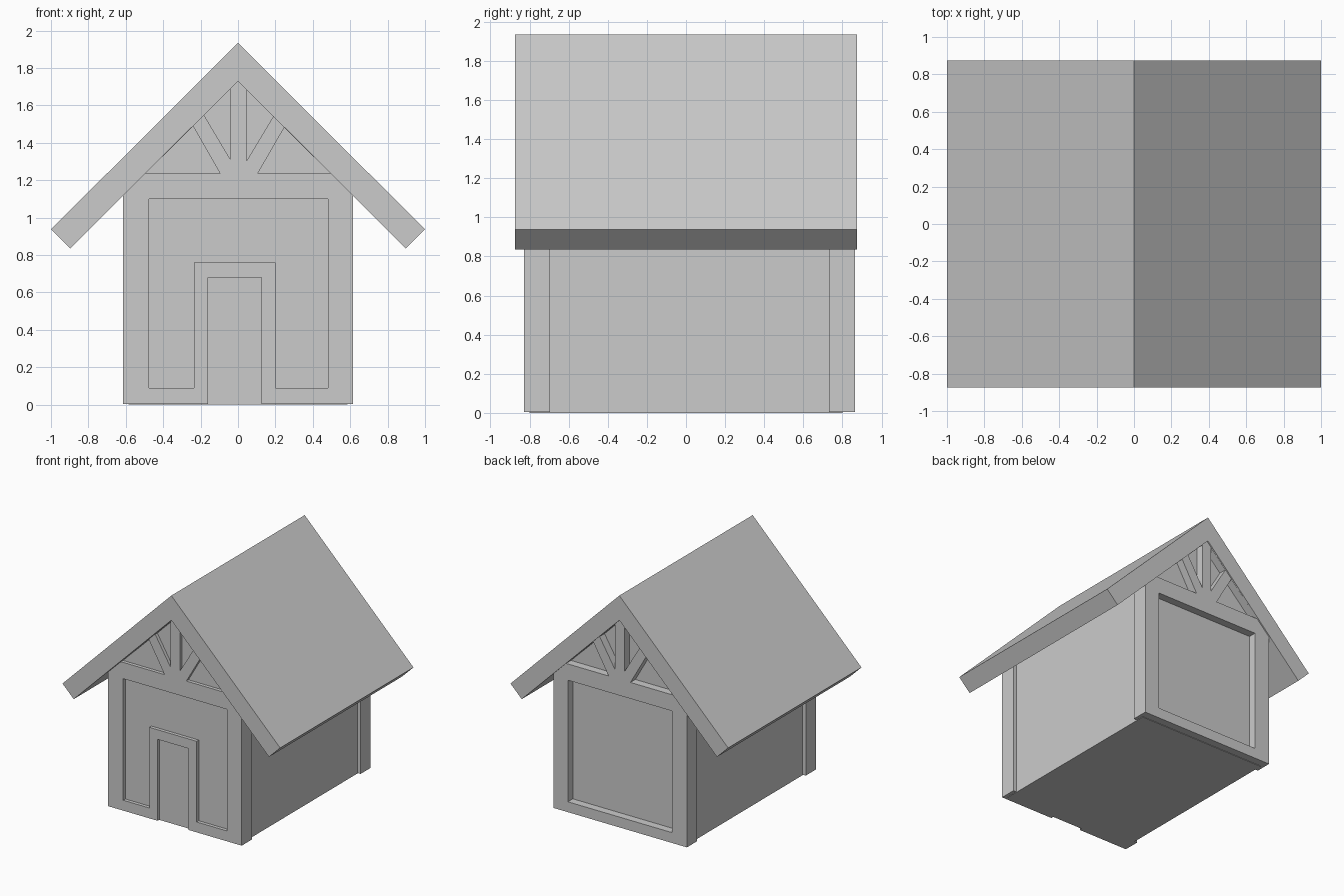
import bpy, bmesh
from mathutils import Matrix

if "Cube" in bpy.data.objects:
    bpy.data.objects.remove(bpy.data.objects["Cube"])


def slab(name, loops, y0, y1):
    """Extrude x-z outlines (first = outline, others = holes) from y0 to y1."""
    cu = bpy.data.curves.new(name + "_profile", 'CURVE')
    cu.dimensions = '2D'
    cu.fill_mode = 'BOTH'
    cu.extrude = (y1 - y0) / 2
    for pts in loops:
        sp = cu.splines.new('POLY')
        sp.points.add(len(pts) - 1)
        for p, (x, z) in zip(sp.points, pts):
            p.co = (x, z, 0, 1)
        sp.use_cyclic_u = True
    tmp = bpy.data.objects.new(name + "_tmp", cu)
    bpy.context.collection.objects.link(tmp)
    deps = bpy.context.evaluated_depsgraph_get()
    me = bpy.data.meshes.new_from_object(tmp.evaluated_get(deps))
    bpy.data.objects.remove(tmp)
    bpy.data.curves.remove(cu)
    # stand the profile upright, weld caps to sides
    me.transform(Matrix.Translation((0, (y0 + y1) / 2, 0)) @ Matrix.Rotation(1.5707963268, 4, 'X'))
    bm = bmesh.new()
    bm.from_mesh(me)
    bmesh.ops.remove_doubles(bm, verts=bm.verts, dist=1e-4)
    bmesh.ops.recalc_face_normals(bm, faces=bm.faces)
    for f in bm.faces:
        f.smooth = False
    bm.to_mesh(me)
    bm.free()
    me.name = name
    ob = bpy.data.objects.new(name, me)
    bpy.context.collection.objects.link(ob)
    return ob


# Roof: one folded slab
slab("roof", [[(0, 1.935), (-1, 0.937), (-0.897, 0.835), (0, 1.73), (0.897, 0.835), (1, 0.937)]],
     -0.875, 0.875)

# Solid inner body, its gable tucked into the roof
W, APEX = 0.585, 1.77
slab("walls", [[(-W, 0), (W, 0), (W, APEX - W), (0, APEX), (-W, APEX - W)]], -0.80, 0.80)

# Gable truss openings
truss = [
    [(-0.497, 1.235), (-0.095, 1.235), (-0.24, 1.488)],
    [(0.497, 1.235), (0.105, 1.235), (0.247, 1.481)],
    [(-0.181, 1.547), (-0.04, 1.31), (-0.04, 1.688)],
    [(0.188, 1.54), (0.046, 1.303), (0.046, 1.682)],
]
F, B = 0.614, 0.004
top = [(F, APEX + 0.02 - F), (0, APEX + 0.02), (-F, APEX + 0.02 - F)]

# Front frame with doorway notch and panel opening around the door surround
front = [(-F, B), (-0.16, B), (-0.16, 0.68), (0.125, 0.68), (0.125, B), (F, B)] + top
front_panel = [(-0.475, 0.09), (-0.235, 0.09), (-0.235, 0.76), (0.2, 0.76),
               (0.2, 0.09), (0.48, 0.09), (0.48, 1.1), (-0.475, 1.1)]
slab("front_frame", [front, front_panel] + truss, -0.828, -0.695)

# Back frame with one large panel opening
back_panel = [(-0.475, 0.09), (0.48, 0.09), (0.48, 1.1), (-0.475, 1.1)]
slab("back_frame", [[(-F, B), (F, B)] + top, back_panel] + truss, 0.732, 0.865)
